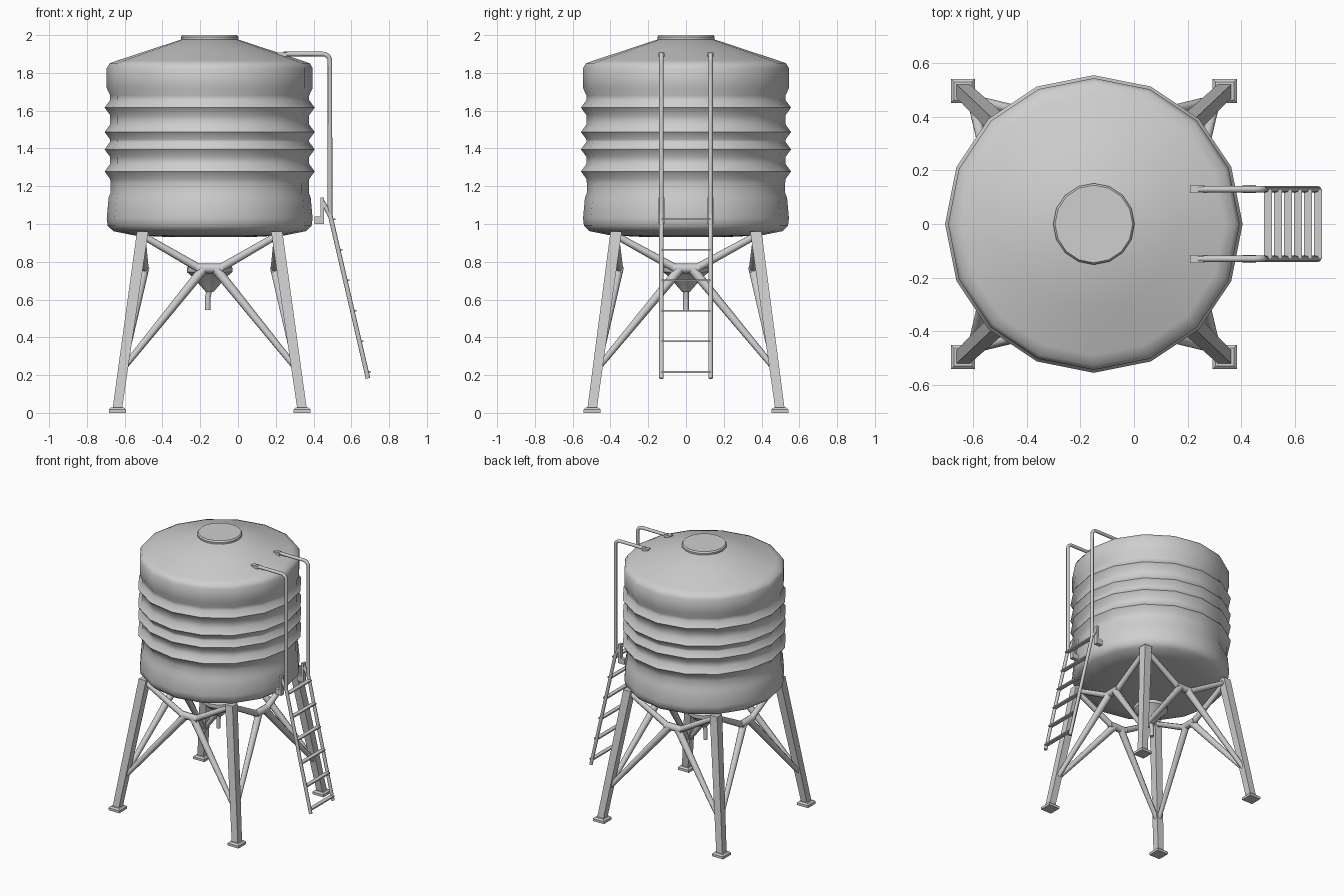
import bpy, bmesh, math
from mathutils import Vector, Matrix

if "Cube" in bpy.data.objects:
    bpy.data.objects.remove(bpy.data.objects["Cube"])

CX = -0.15  # tower axis

steel = bpy.data.materials.new("grey_steel")
steel.use_nodes = True
steel.diffuse_color = (0.62, 0.62, 0.62, 1)
steel.node_tree.nodes["Principled BSDF"].inputs["Base Color"].default_value = (0.62, 0.62, 0.62, 1)


def add_mesh(name, mesh, smooth):
    mesh.materials.clear()
    mesh.materials.append(steel)
    if smooth:
        mesh.shade_smooth()
        mesh.set_sharp_from_angle(angle=math.radians(smooth))
    ob = bpy.data.objects.new(name, mesh)
    bpy.context.collection.objects.link(ob)
    return ob


def finish(name, bm, smooth=0):
    bmesh.ops.recalc_face_normals(bm, faces=bm.faces)
    mesh = bpy.data.meshes.new(name)
    bm.to_mesh(mesh)
    bm.free()
    return add_mesh(name, mesh, smooth)


def loft(name, rings, smooth=0):
    """Skin a list of closed rings and cap both ends."""
    bm = bmesh.new()
    loops = [[bm.verts.new(p) for p in ring] for ring in rings]
    n = len(loops[0])
    for a, b in zip(loops, loops[1:]):
        for i in range(n):
            j = (i + 1) % n
            bm.faces.new((a[i], a[j], b[j], b[i]))
    bm.faces.new(loops[0])
    bm.faces.new(loops[-1])
    return finish(name, bm, smooth)


def lathe(name, profile, sides=16, smooth=60):
    step = math.tau / sides
    return loft(name, [[(CX + r * math.cos(i * step), r * math.sin(i * step), z)
                        for i in range(sides)] for r, z in profile], smooth)


def rod(name, a, b, r1, r2=None, sides=8, smooth=60):
    a, b = Vector(a), Vector(b)
    turn = (b - a).to_track_quat('Z', 'Y').to_matrix().to_4x4()
    bm = bmesh.new()
    bmesh.ops.create_cone(bm, cap_ends=True, segments=sides, radius1=r1,
                          radius2=r2 or r1, depth=(b - a).length,
                          matrix=Matrix.Translation((a + b) / 2) @ turn)
    return finish(name, bm, smooth)


def box(name, centre, size, tilt=0):
    bm = bmesh.new()
    bmesh.ops.create_cube(bm, size=1, matrix=Matrix.Translation(centre)
                          @ Matrix.Rotation(tilt, 4, 'Y') @ Matrix.Diagonal((*size, 1)))
    return finish(name, bm)


def pipe(name, points, radius):
    """Round pipe swept along a path."""
    curve = bpy.data.curves.new(name, 'CURVE')
    curve.dimensions = '3D'
    curve.bevel_depth = radius
    curve.bevel_resolution = 2
    curve.use_fill_caps = True
    line = curve.splines.new('POLY')
    line.points.add(len(points) - 1)
    for p, co in zip(line.points, points):
        p.co = (*co, 1)
    temp = bpy.data.objects.new(name, curve)
    mesh = bpy.data.meshes.new_from_object(temp)
    bpy.data.objects.remove(temp)
    return add_mesh(name, mesh, 50)


def square(x, y, z, half):
    return [(x + half * sx, y + half * sy, z) for sx, sy in ((-1, -1), (1, -1), (1, 1), (-1, 1))]


# Tank: rounded floor, ribbed wall, conical roof
floor = [(0.2, 0.93), (0.4, 0.94), (0.51, 0.962), (0.54, 0.99), (0.545, 1.03), (0.535, 1.14)]
ribs = [(0.525, 1.165), (0.525, 1.215)]
for peak in (1.278, 1.395, 1.487, 1.616):
    ribs += [(0.527, peak - 0.04), (0.556, peak), (0.527, peak + 0.04)]
roof = [(0.527, 1.68), (0.545, 1.72), (0.545, 1.825), (0.53, 1.85), (0.49, 1.865),
        (0.32, 1.921), (0.15, 1.977)]
lathe("tank", floor + ribs + roof)

# Hatch lid
lathe("roof_hatch", [(0.15, 1.965), (0.152, 1.99), (0.145, 2.0)], 16, 35)

# Outlet hopper and spout
lathe("outlet_hopper", [(0.09, 0.79), (0.12, 0.77), (0.12, 0.745), (0.085, 0.715), (0.02, 0.64)], 12, 40)
pipe("outlet_spout", [(CX, 0, 0.66), (CX - 0.01, 0, 0.61), (CX - 0.01, 0, 0.545)], 0.015)


# Legs with foot pads
def leg_point(sx, sy, z):
    t = z / 0.96
    return Vector((CX + sx * (0.492 - 0.137 * t), sy * (0.5 - 0.13 * t), z))


for sx in (-1, 1):
    for sy in (-1, 1):
        tag = ("left" if sx > 0 else "right") + ("_front" if sy < 0 else "_back")
        foot, top = leg_point(sx, sy, 0.02), leg_point(sx, sy, 0.96)
        loft("leg_" + tag, [square(*foot, 0.025), square(*top, 0.03)])
        loft("foot_" + tag, [square(foot.x, foot.y, z, h)
                             for z, h in ((0, 0.045), (0.018, 0.045), (0.028, 0.034))])

# Cross bracing on the four sides, meeting at a joint in the middle
for name, dx, dy in (("front", 0, -1), ("back", 0, 1), ("left", 1, 0), ("right", -1, 0)):
    joint = Vector((CX + dx * 0.345, dy * 0.355, 0.765))
    along = Vector((abs(dy), abs(dx), 0))
    rod("joint_" + name, joint - along * 0.07, joint + along * 0.07, 0.026)
    for s in (-1, 1):
        sx, sy = (s, dy) if dy else (dx, s)
        rod(f"upper_brace_{name}", joint + along * s * 0.055, leg_point(sx, sy, 0.94), 0.022, 0.018)
        rod(f"lower_brace_{name}", joint + along * s * 0.03, leg_point(sx, sy, 0.235), 0.026, 0.016)

# Ladder: hooped handrails, brackets and sloping rails
bend = [(0.45 + 0.037 * math.sin(a), 1.863 + 0.037 * math.cos(a))
        for a in (math.pi / 8 * i for i in range(5))]
for side, y in (("front", -0.13), ("back", 0.13)):
    path = [(0.24, 1.9)] + bend + [(0.487, 1.04)]
    pipe("handrail_" + side, [(x, y, z) for x, z in path], 0.012)
    box("handrail_flange_" + side, (0.235, y, 1.897), (0.05, 0.03, 0.022))
    box("bracket_base_" + side, (0.43, y, 1.02), (0.05, 0.03, 0.04))
    box("bracket_upright_" + side, (0.447, y, 1.07), (0.018, 0.03, 0.14))
    rod("bracket_arm_" + side, (0.447, y, 1.12), (0.49, y, 1.04), 0.012)
    rod("ladder_rail_" + side, (0.485, y, 1.06), (0.688, y, 0.183), 0.012)

# Rungs
for i in range(6):
    z = 1.025 - 0.1615 * i
    x = 0.493 + (1.025 - z) * 0.2315
    box("rung", (x + 0.007, 0, z), (0.03, 0.26, 0.01))
